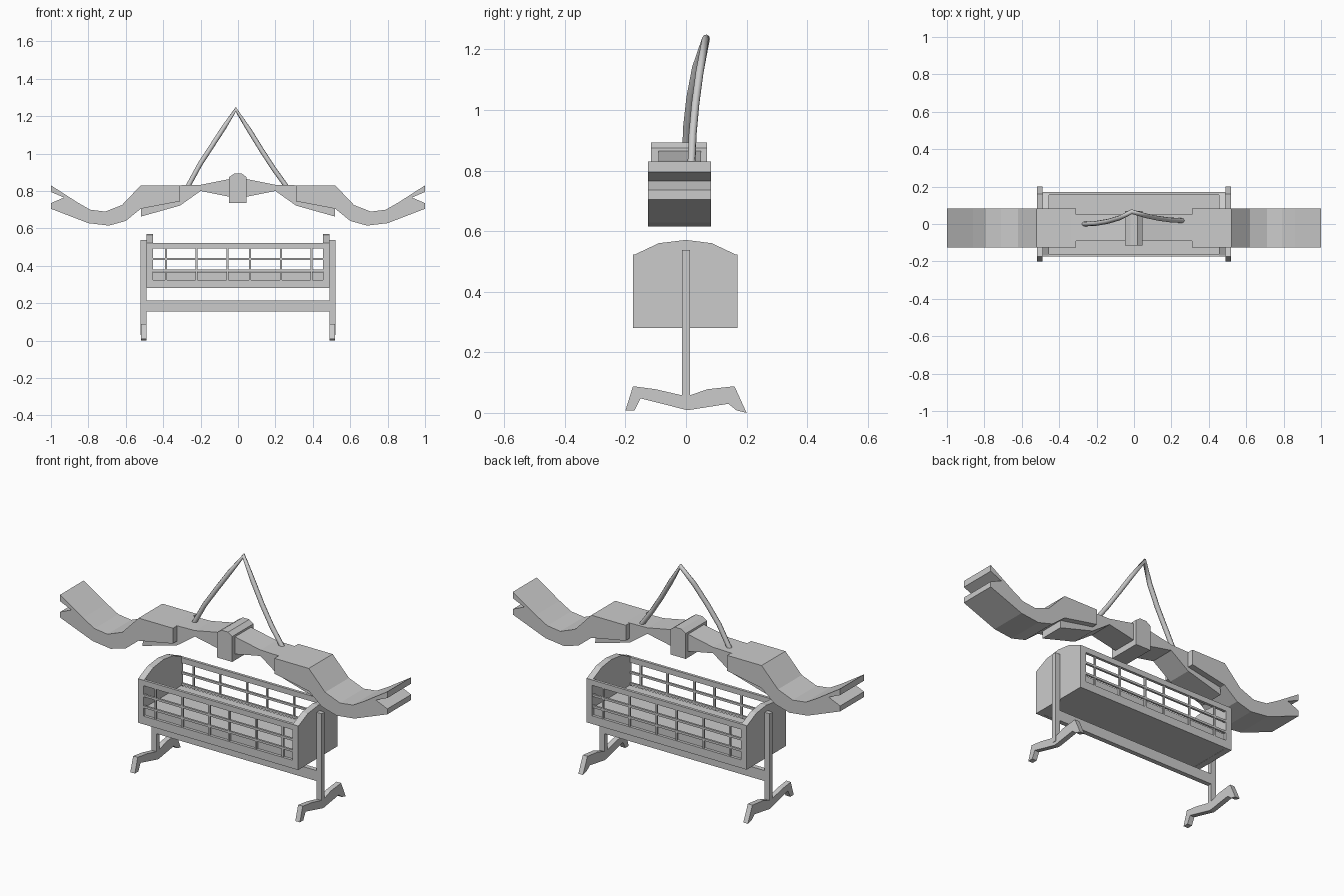
import bpy, bmesh
from mathutils import Vector

if "Cube" in bpy.data.objects:
    bpy.data.objects.remove(bpy.data.objects["Cube"])

grey = bpy.data.materials.new("plain_grey")
grey.diffuse_color = (0.6, 0.6, 0.6, 1)
grey.use_nodes = True
grey.node_tree.nodes["Principled BSDF"].inputs["Base Color"].default_value = grey.diffuse_color


def add_mesh(name, bm):
    bmesh.ops.recalc_face_normals(bm, faces=bm.faces[:])
    me = bpy.data.meshes.new(name)
    bm.to_mesh(me)
    bm.free()
    me.materials.append(grey)
    ob = bpy.data.objects.new(name, me)
    bpy.context.collection.objects.link(ob)
    return ob


def prism(name, pts, a, b, axis):
    """Extrude a profile along x (pts are y,z) or y (pts are x,z)."""
    bm = bmesh.new()
    place = (lambda p, t: (t, p[0], p[1])) if axis == "x" else (lambda p, t: (p[0], t, p[1]))
    face = bm.faces.new([bm.verts.new(place(p, a)) for p in pts])
    ext = bmesh.ops.extrude_face_region(bm, geom=[face])
    verts = [g for g in ext["geom"] if isinstance(g, bmesh.types.BMVert)]
    bmesh.ops.translate(bm, verts=verts, vec=Vector(place((0, 0), b - a)))
    return add_mesh(name, bm)


def box(name, x0, x1, y0, y1, z0, z1):
    return prism(name, [(x0, z0), (x1, z0), (x1, z1), (x0, z1)], y0, y1, "y")


# Profiles: swallow-tailed ribbon, bow loop, knot, end board, foot
tail = [(.31, .83), (.52, .83), (.62, .725), (.71, .69), (.79, .70), (.86, .74),
        (1, .83), (1, .795), (.93, .765), (1, .735), (1, .705),
        (.87, .655), (.80, .628), (.69, .615), (.60, .64), (.52, .705), (.31, .745)]
loop = [(.04, .865), (.2, .833), (.51, .826), (.52, .663), (.31, .722), (.2, .80), (.04, .768)]
knot = [(-.047, .735), (.045, .735), (.045, .875), (.02, .893), (-.02, .893), (-.047, .875)]
board = [(-.175, .28), (-.175, .52), (-.09, .56), (0, .571), (.085, .56), (.17, .52), (.17, .28)]
foot = [(-.2, .008), (-.175, .088), (-.1, .078), (-.013, .058), (.013, .058), (.07, .078),
        (.16, .088), (.2, 0), (.167, .008), (.14, .03), (.013, .01), (0, .01),
        (-.15, .048), (-.17, .008)]

for s, side in ((-1, "left"), (1, "right")):
    # Ribbon halves
    prism("ribbon_tail_" + side, [(s * x, z) for x, z in tail], -.125, .083, "y")
    prism("ribbon_loop_" + side, [(s * x, z) for x, z in loop], -.09, .05, "y")
    # Cradle end, post and foot
    prism("end_board_" + side, board, s * .455, s * .49, "x")
    a, b = sorted((s * .49, s * .52))
    box("post_" + side, a, b, -.013, .013, .03, .537)
    prism("foot_" + side, foot, s * .49, s * .518, "x")
prism("ribbon_knot", knot, -.115, .07, "y")

# Side grilles: rails, slats and spindles
for y0, side in ((-.175, "front"), (.155, "back")):
    y1 = y0 + .015
    box("top_rail_" + side, -.488, .488, y0, y1, .493, .523)
    box("bottom_rail_" + side, -.488, .488, y0, y1, .28, .325)
    for z in (.375, .437):
        box("slat_" + side, -.46, .46, y0 + .002, y1 - .002, z - .006, z + .006)
    for x in (-.385, -.222, -.057, .065, .23, .392):
        box("spindle_" + side, x - .005, x + .005, y0 + .003, y1 - .003, .32, .5)

# Mattress base and stretcher bar between the posts
box("mattress", -.456, .456, -.16, .155, .281, .368)
box("stretcher", -.492, .492, -.013, .013, .157, .215)

# Hanging cord, bent over at the top
path = [(-.27, 0, .82), (-.205, .003, .94), (-.14, .014, 1.04), (-.075, .033, 1.14),
        (-.012, .066, 1.236), (.06, .045, 1.125), (.125, .031, 1.02), (.19, .022, .92), (.262, .018, .82)]
cu = bpy.data.curves.new("cord", "CURVE")
cu.dimensions = "3D"
cu.bevel_depth = .013
cu.bevel_resolution = 2
cu.use_fill_caps = True
sp = cu.splines.new("POLY")
sp.points.add(len(path) - 1)
for p, co in zip(sp.points, path):
    p.co = (*co, 1)
cu.materials.append(grey)
cord = bpy.data.objects.new("cord", cu)
bpy.context.collection.objects.link(cord)
